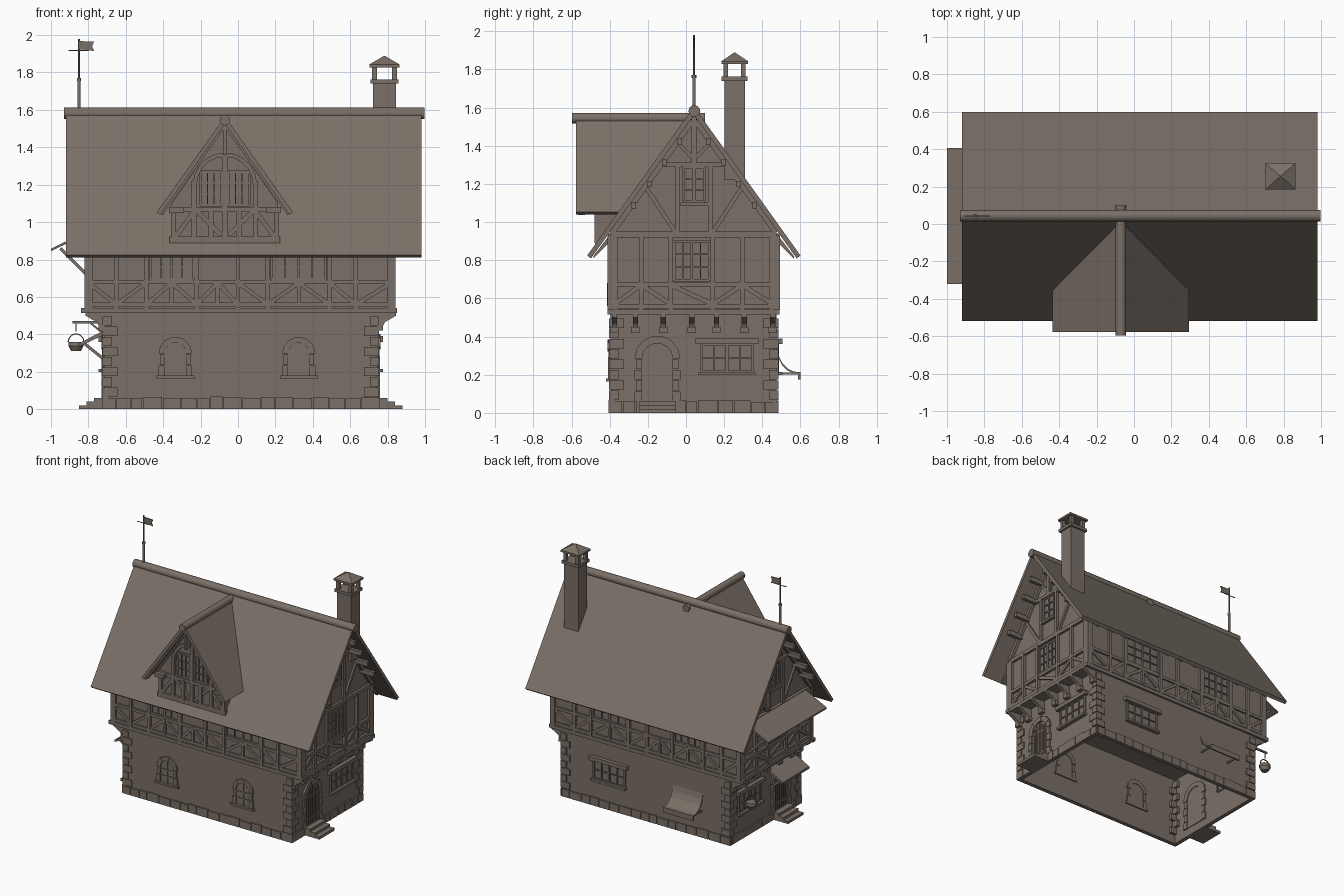
import bpy, bmesh, math, random
from mathutils import Matrix, Vector

if "Cube" in bpy.data.objects:
    bpy.data.objects.remove(bpy.data.objects["Cube"])

random.seed(4)
mat = bpy.data.materials.new("weathered_brown")
mat.diffuse_color = (0.195, 0.162, 0.135, 1)
mat.use_nodes = True
mat.node_tree.nodes["Principled BSDF"].inputs["Base Color"].default_value = mat.diffuse_color
parts = {}


def get(name):
    return parts.setdefault(name, bmesh.new())


def frame(origin, u, out):
    """Wall frame: local (u, out, z) to world."""
    m = Matrix((u, out, (0, 0, 1))).transposed().to_4x4()
    m.translation = origin
    return m


X, Y = Vector((1, 0, 0)), Vector((0, 1, 0))
FRONT, BACK = frame((0, -.395, 0), X, -Y), frame((0, .475, 0), X, Y)
RIGHT, LEFT = frame((.745, 0, 0), Y, X), frame((-.715, 0, 0), Y, -X)
UP_RIGHT, UP_LEFT = frame((.82, 0, 0), Y, X), frame((-.80, 0, 0), Y, -X)
DORMER = frame((0, -.46, 0), X, -Y)
SIDE, FACE = frame((0, 0, 0), Y, X), frame((0, 0, 0), X, Y)
MID, RIDGE = .042, 1.605


def prism(name, W, pts, d0, d1):
    bm = get(name)
    a, b = ([bm.verts.new(W @ Vector((u, d, z))) for u, z in pts] for d in (d0, d1))
    n = len(pts)
    faces = [bm.faces.new(a), bm.faces.new(b[::-1])]
    faces += [bm.faces.new((a[i], b[i], b[(i + 1) % n], a[(i + 1) % n])) for i in range(n)]
    bmesh.ops.recalc_face_normals(bm, faces=faces)


def box(name, W, u0, u1, z0, z1, d0, d1):
    prism(name, W, [(u0, z0), (u1, z0), (u1, z1), (u0, z1)], d0, d1)


def bar(name, W, p, q, w, d0=-.01, d1=.018):
    p, q = Vector(p), Vector(q)
    t = (q - p).normalized() * w / 2
    s = Vector((-t.y, t.x))
    prism(name, W, [p + s, p - s, q - s, q + s], d0, d1)


def rod(name, p, q, r, r2=None, n=10):
    p, q = Vector(p), Vector(q)
    m = Matrix.Translation((p + q) / 2) @ (q - p).to_track_quat('Z', 'Y').to_matrix().to_4x4()
    bmesh.ops.create_cone(get(name), cap_ends=True, segments=n, radius1=r,
                          radius2=r if r2 is None else r2, depth=(q - p).length, matrix=m)


def arc(u, z, r, n=8, a0=0, a1=math.pi):
    return [(u + r * math.cos(a0 + (a1 - a0) * i / n), z + r * math.sin(a0 + (a1 - a0) * i / n))
            for i in range(n + 1)]


def window(name, W, u0, u1, z0, z1, cols, rows, t=.014):
    box(name, W, u0, u1, z0, z1, -.022, .003)
    for i in range(cols + 1):
        u = u0 + (u1 - u0) * i / cols
        w = t if i in (0, cols) or 2 * i == cols else t / 2
        bar(name, W, (u, z0), (u, z1), w, -.03, .012)
    for i in range(rows + 1):
        z = z0 + (z1 - z0) * i / rows
        bar(name, W, (u0, z), (u1, z), t if i in (0, rows) else t / 2, -.028, .011)


def stone_arch(name, W, u, w, z0, z1, t, door=False):
    """Arched opening with wedge stones, jamb stones and bars."""
    r, zs = w / 2, z1 - w / 2
    prism(name, W, [(u - r, z0), (u + r, z0)] + arc(u, zs, r), -.025, .004)
    inner, outer = arc(u, zs, r, 7), arc(u, zs, r + t, 7)
    for i in range(7):
        prism(name, W, [inner[i], outer[i], outer[i + 1], inner[i + 1]], -.03, .012 + .004 * (i % 2))
    n = max(2, round((zs - z0) / .05))
    for i in range(n):
        za, zb = z0 + (zs - z0) * i / n, z0 + (zs - z0) * (i + 1) / n - .004
        for s in (-1, 1):
            box(name, W, u + s * r, u + s * (r + t - .008 * (i % 2)), za, zb, -.03, .014)
    for k in (-2, -1, 0, 1, 2) if door else (0,):
        bar(name, W, (u + k * w / 6, z0), (u + k * w / 6, z1 - abs(k) * .02 - .005), .012, 0, .01)
    for z in (z0 + .05, zs) if door else (z0 + .05, z0 + .1):
        bar(name, W, (u - r, z), (u + r, z), .01, 0, .009)
    if not door:
        box(name, W, u - r - t - .012, u + r + t + .012, z0 - .016, z0, -.03, .025)


# Ground floor walls, open underneath
for W, u0, u1 in ((FRONT, -.715, .745), (BACK, -.715, .745), (RIGHT, -.395, .475), (LEFT, -.395, .475)):
    box("ground_floor_walls", W, u0, u1, 0, .525, -.02, 0)
    u = u0 - .008
    while u < u1:       # plinth stones
        e = min(u + random.uniform(.06, .11), u1 + .008)
        box("plinth_stones", W, u, e - .004, 0, random.uniform(.056, .068), -.02, .011)
        u = e
# Corner stones
for W in (FRONT, BACK):
    for c, s in ((-.715, 1), (.745, -1)):
        for i in range(8):
            a, b = ((.07, .04), (.04, .07))[i % 2]
            z = .068 + i * .054
            box("corner_stones", W, c - s * .009, c + s * a, z, z + .049, -b, .009)
# Ground floor openings
for u in (-.335, .325):
    stone_arch("front_arched_windows", FRONT, u, .115, .18, .355, .032)
for W, side in ((RIGHT, "right"), (LEFT, "left")):
    stone_arch(side + "_door", W, -.15, .16, .06, .365, .04, True)
    for reach, z0, z1 in ((.135, 0, .02), (.095, .02, .04), (.055, .04, .06)):
        box(side + "_steps", W, -.245, -.055, z0, z1, 0, reach)
for W, u, name in ((RIGHT, .215, "right_window"), (LEFT, .24, "left_window"), (BACK, .33, "back_window")):
    window(name, W, u - .135, u + .135, .215, .36, 4, 2)
    box(name, W, u - .165, u + .165, .36, .39, -.02, .03)
    box(name, W, u - .15, u + .15, .198, .215, -.02, .03)

# Upper floor with gable ends, and its floor beams
prism("upper_floor", SIDE, [(-.395, .52), (.475, .52), (.475, .945), (MID, 1.56), (-.395, .945)], -.80, .82)
for W in (FRONT, BACK):
    T = "front_timbers" if W is FRONT else "back_timbers"
    box(T, W, -.84, .85, .515, .542, -.02, .016)
    for z, w in ((.558, .022), (.68, .022), (.925, .03)):
        bar(T, W, (-.81, z), (.83, z), w, -.01, .014)
    posts = (-.80, -.65, -.49, -.22, 0, .16, .49, .63, .82)
    for i, u in enumerate(posts):
        bar(T, W, (u, .54), (u, .93), .042 if i in (0, 8) else .024, -.01, .017)
        if i < 8:
            v = posts[i + 1]
            m = (u + v) / 2
            if v - u > .2:
                bar(T, W, (m, .56), (m, .68), .02)
                bar(T, W, (u, .56), (m, .675), .022, -.01, .012)
                bar(T, W, (v, .56), (m, .675), .022, -.01, .012)
            else:
                ends = (.56, .675) if i % 2 else (.675, .56)
                bar(T, W, (u, ends[0]), (v, ends[1]), .022, -.01, .012)
    for u0, u1 in ((-.47, -.24), (.18, .47)):
        window(T.replace("timbers", "upper_windows"), W, u0, u1, .695, .89, 4, 3)
    # rafter tails under the eaves
    edge, s = (.475, 1) if W is BACK else (-.395, -1)
    for i in range(13):
        x = -.76 + i * .13
        prism("rafter_tails", SIDE, [(edge, .94), (edge, .9), (edge + s * .09, .81), (edge + s * .09, .822)],
              x, x + .025)

for W, T in ((UP_RIGHT, "right_gable_timbers"), (UP_LEFT, "left_gable_timbers")):
    box(T, W, -.41, .49, .515, .542, -.02, .026)
    for z, w in ((.56, .024), (.675, .024), (.935, .03)):
        bar(T, W, (-.395, z), (.475, z), w)
    posts = (-.375, -.235, -.08, .14, .295, .455)
    for i, u in enumerate(posts):
        bar(T, W, (u, .54), (u, .93), .034 if i in (0, 5) else .024, -.01, .02)
        if i < 5:
            v, up = posts[i + 1], i in (0, 3)
            bar(T, W, (u, .57 if up else .67), (v, .67 if up else .57), .024, -.01, .013)
    window(T.replace("timbers", "window"), W, -.062, .122, .695, .90, 4, 3)
    # gable triangle: collar, king post, braces, slope boards, purlin ends
    bar(T, W, (-.15, 1.30), (.234, 1.30), .024)
    bar(T, W, (MID, 1.31), (MID, 1.55), .024)
    window(T.replace("timbers", "attic_window"), W, -.015, .099, 1.11, 1.285, 2, 3)
    box(T, W, -.03, .114, 1.085, 1.103, -.01, .022)
    for s in (-1, 1):
        bar(T, W, (MID + s * .085, .94), (MID + s * .085, 1.30), .022)
        bar(T, W, (MID + s * .10, .95), (MID + s * .25, 1.18), .022, -.01, .014)
        bar(T, W, (MID + s * .43, .945), (MID + s * .01, 1.53), .03, -.01, .024)
        bar(T, W, (MID + s * .01, 1.34), (MID + s * .09, 1.42), .018, -.01, .014)
        for h in (.075, .155, .235, .315):
            z = 1.56 - h * 1.393 - .05
            box("purlins", W, MID + s * h - .012, MID + s * h + .012, z, z + .034, -.02, .12)
    # corbels carrying the jetty
    for u in (-.375, -.265, -.12, .03, .16, .305, .455):
        wall = .075 if W is UP_RIGHT else .085
        S = frame(W @ Vector((u, -wall, 0)), (W.to_3x3() @ Vector((0, 1, 0))), Y)
        prism("corbels", S, [(0, .43), (.022, .43), (.04, .465), (.10, .5), (.10, .518), (0, .518)], -.014, .014)
        prism("corbels", S, [(0, .42), (.03, .42), (.03, .45), (0, .45)], -.022, .022)

# Main roof and ridge
prism("main_roof", SIDE, [(-.518, .825), (MID, RIDGE), (.6, .825), (.58, .81), (MID, 1.562), (-.498, .81)],
      -.92, .98)
rod("roof_ridge", (-.93, MID + .002, 1.582), (.997, MID + .002, 1.582), .031, n=12)

# Dormer, trimmed against the main roof
DX = -.07
prism("dormer_walls", DORMER, [(-.355, .87), (.215, .87), (.215, 1.1), (DX, 1.51), (-.355, 1.1)], -.5, 0)
prism("dormer_roof", DORMER, [(DX - .365, 1.052), (DX, 1.565), (DX + .365, 1.052), (DX + .345, 1.04),
                              (DX, 1.525), (DX - .345, 1.04)], -.5, .117)
for n in ("dormer_walls", "dormer_roof"):
    bm = parts[n]
    bmesh.ops.bisect_plane(bm, geom=bm.verts[:] + bm.edges[:] + bm.faces[:], plane_co=(0, MID, 1.585),
                           plane_no=(0, -.813, .583), clear_inner=True)
rod("dormer_ridge", (DX, -.597, 1.545), (DX, .1, 1.545), .028, n=12)
T = "dormer_timbers"
for z, w in ((.905, .035), (1.07, .024)):
    bar(T, DORMER, (-.365, z), (.225, z), w)
bar(T, DORMER, (DX, .91), (DX, 1.36), .03)
bar(T, DORMER, (DX, 1.36), (DX, 1.54), .018, .04, .10)
for s in (-1, 1):
    for u, z0, z1 in ((.275, .89, 1.07), (.165, .91, 1.22), (.075, .91, 1.07)):
        bar(T, DORMER, (DX + s * u, z0), (DX + s * u, z1), .026, -.01, .02)
    box(T, DORMER, DX + s * .22, DX + s * .30, 1.05, 1.08, -.01, .05)
    bar(T, DORMER, (DX + s * .265, .92), (DX + s * .17, 1.05), .024, -.01, .014)
    bar(T, DORMER, (DX + s * .02, .93), (DX + s * .15, 1.06), .024, -.01, .014)
    bar(T, DORMER, (DX + s * .345, 1.045), (DX, 1.53), .028, .07, .105)
    window("dormer_windows", DORMER, DX + s * .075 - .055, DX + s * .075 + .055, 1.09, 1.27, 3, 3)
a, b = arc(DX, 1.20, .15, 10), arc(DX, 1.20, .172, 10)
for i in range(10):
    prism(T, DORMER, [a[i], b[i], b[i + 1], a[i + 1]], -.01, .022)

# Chimney with open head and pyramid cap
CX, CY = .783, .255
C = frame((CX, CY, 0), X, Y)
box("chimney", C, -.062, .062, 1.22, 1.74, -.054, .054)
box("chimney", C, -.075, .075, 1.74, 1.762, -.068, .068)
for sx in (-1, 1):
    for sy in (-1, 1):
        box("chimney_posts", C, sx * .04, sx * .066, 1.762, 1.83, sy * .034, sy * .058)
box("chimney_cap", C, -.081, .081, 1.828, 1.843, -.07, .07)
bm = get("chimney_cap")
base = [bm.verts.new((CX + x, CY + y, 1.843)) for x, y in ((-.081, -.07), (.081, -.07), (.081, .07), (-.081, .07))]
tip = bm.verts.new((CX, CY, 1.89))
for i in range(4):
    bm.faces.new((base[i], base[(i + 1) % 4], tip))

# Weather vane
V = "weather_vane"
rod(V, (-.85, MID, 1.59), (-.85, MID, 1.76), .009)
rod(V, (-.85, MID, 1.75), (-.85, MID, 1.98), .005)
rod(V, (-.85, MID, 1.755), (-.85, MID, 1.77), .012)
rod(V, (-.905, MID, 1.918), (-.80, MID, 1.918), .003)
prism(V, FACE, [(-.85, 1.925), (-.77, 1.915), (-.78, 1.94), (-.77, 1.965), (-.85, 1.968)], MID - .003, MID + .003)

# Awnings on the left side with struts
prism("upper_awning", FACE, [(-1, .845), (-.80, .94), (-.80, .955), (-1, .858)], -.32, .405)
prism("lower_awning", FACE, [(-.85, .335), (-.71, .40), (-.71, .425), (-.85, .352)], -.32, .01)
for y in (-.29, .04, .37):
    bar("upper_awning_struts", FACE, (-.95, .86), (-.80, .71), .018, y - .01, y + .01)
for y in (-.29, -.02):
    bar("lower_awning_struts", FACE, (-.82, .35), (-.715, .265), .016, y - .009, y + .009)

# Hanging lantern bowl on a wall bracket
LX, LY = -.866, .42
bar("lantern_bracket", FACE, (-.71, .465), (-.885, .465), .012, LY - .006, LY + .006)
bar("lantern_bracket", FACE, (-.715, .40), (-.79, .462), .010, LY - .005, LY + .005)
rod("lantern_bracket", (LX, LY, .465), (LX, LY, .415), .004)
rod("lantern", (LX, LY, .31), (LX, LY, .338), .026, .042, 14)
rod("lantern", (LX, LY, .338), (LX, LY, .36), .042, .040, 14)
ring = arc(LX, .36, .042, 10)
for p, q in zip(ring, ring[1:]):
    bar("lantern", FACE, p, q, .006, LY - .003, LY + .003)

# Stretched cloth on the back wall with its frame
top = [(.475, .345), (.485, .30), (.505, .26), (.535, .23), (.565, .217), (.6, .212)]
prism("back_cloth", SIDE, top + [(y - .003, z - .008) for y, z in top[::-1]], -.48, -.22)
for x in (-.475, -.235):
    box("cloth_frame", SIDE, .47, .597, .2, .212, x, x + .01)
box("cloth_frame", SIDE, .588, .6, .175, .215, -.48, -.22)

# Turn every part into an object
for name, bm in parts.items():
    me = bpy.data.meshes.new(name)
    bmesh.ops.recalc_face_normals(bm, faces=bm.faces[:])
    bm.to_mesh(me)
    bm.free()
    me.materials.append(mat)
    ob = bpy.data.objects.new(name, me)
    bpy.context.collection.objects.link(ob)
    ob.select_set(name in ("roof_ridge", "dormer_ridge", "weather_vane", "lantern"))
    bpy.context.view_layer.objects.active = ob
bpy.ops.object.shade_smooth_by_angle(angle=math.radians(40))
